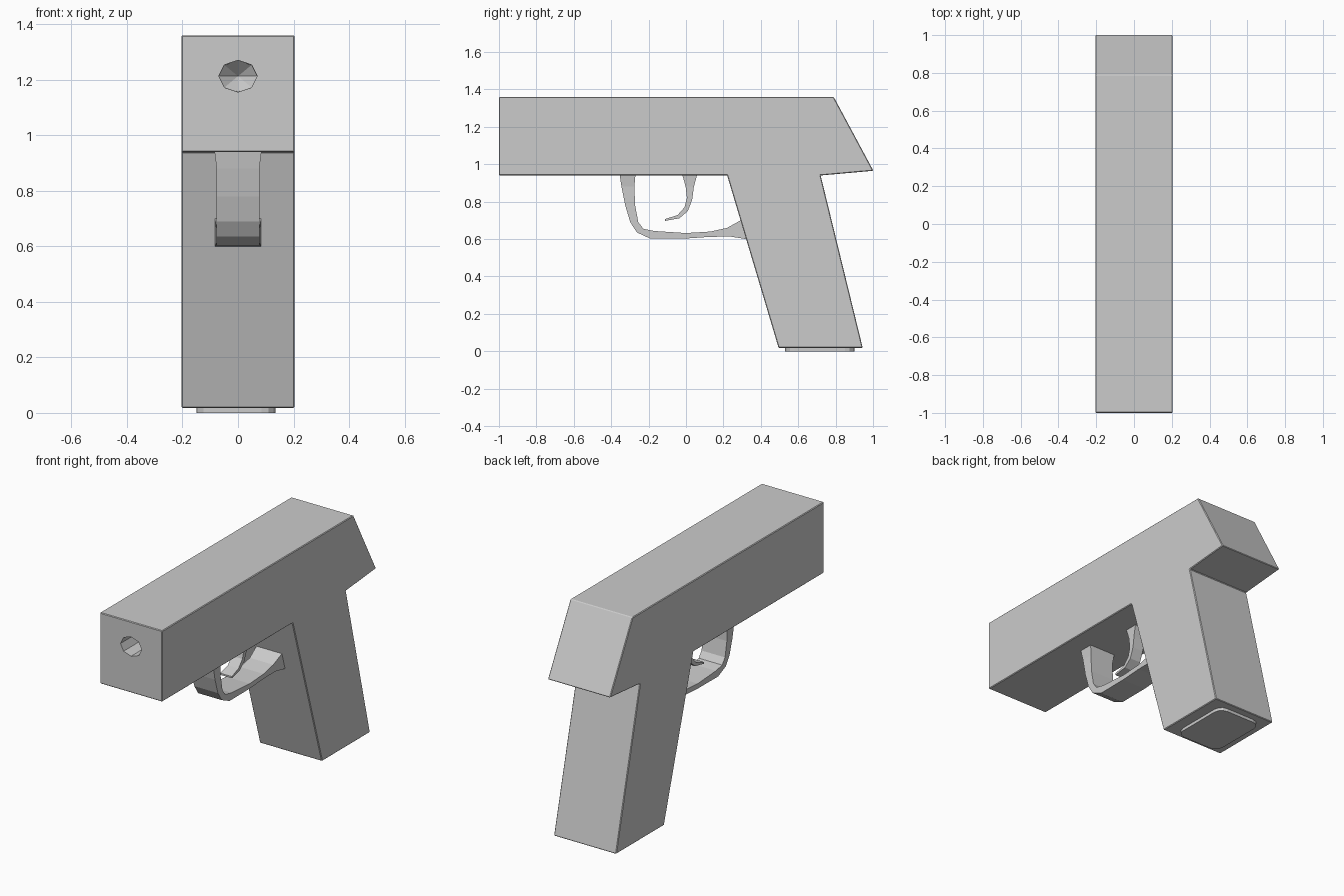
import bpy, bmesh, math

if "Cube" in bpy.data.objects:
    bpy.data.objects.remove(bpy.data.objects["Cube"])


def add_object(name, bm):
    bmesh.ops.recalc_face_normals(bm, faces=bm.faces[:])
    mesh = bpy.data.meshes.new(name)
    bm.to_mesh(mesh)
    bm.free()
    obj = bpy.data.objects.new(name, mesh)
    bpy.context.collection.objects.link(obj)
    return obj


def extrude_profile(name, points, half_width, bevel=0.0):
    """Extrude a side (y, z) outline symmetrically across x."""
    bm = bmesh.new()
    face = bm.faces.new([bm.verts.new((-half_width, y, z)) for y, z in points])
    ext = bmesh.ops.extrude_face_region(bm, geom=[face])
    moved = [g for g in ext["geom"] if isinstance(g, bmesh.types.BMVert)]
    bmesh.ops.translate(bm, verts=moved, vec=(2 * half_width, 0, 0))
    obj = add_object(name, bm)
    if bevel:
        mod = obj.modifiers.new("Edge bevel", "BEVEL")
        mod.width = bevel
        mod.segments = 1
        mod.limit_method = "ANGLE"
    return obj


def strip(name, outer, inner, half_width, flare):
    """Curved bar made of quads between two outlines; its ends are widened."""
    bm = bmesh.new()
    rows = []
    last = len(outer) - 1
    for i, (a, b) in enumerate(zip(outer, inner)):
        w = half_width + (flare if i in (0, last) else 0)
        rows.append([bm.verts.new((x, *p)) for x, p in ((-w, a), (w, a), (w, b), (-w, b))])
    for r, s in zip(rows, rows[1:]):
        for k in range(4):
            n = (k + 1) % 4
            bm.faces.new((r[k], r[n], s[n], s[k]))
    bm.faces.new(rows[0])
    bm.faces.new(rows[-1])
    return add_object(name, bm)


# Slide and raked grip in one solid body
body = extrude_profile("body", [
    (-1, 0.94), (-1, 1.36), (0.79, 1.36), (1.002, 0.965),
    (0.72, 0.94), (0.945, 0.018), (0.495, 0.018), (0.22, 0.94)], 0.204, 0.004)

# Tapered eight-sided bore in the front face
bm = bmesh.new()
rings = []
for y, s in ((-1.05, 1.0), (-0.86, 0.97)):
    rings.append([bm.verts.new((0.07 * s * math.cos(k * math.tau / 8),
                                y, 1.213 + 0.058 * s * math.sin(k * math.tau / 8)))
                  for k in range(8)])
tip = bm.verts.new((0, -0.8, 1.213))
for k in range(8):
    n = (k + 1) % 8
    bm.faces.new((rings[0][k], rings[0][n], rings[1][n], rings[1][k]))
    bm.faces.new((rings[1][k], rings[1][n], tip))
bm.faces.new(rings[0])
cutter = add_object("bore_cutter", bm)
cutter.hide_render = True
cut = body.modifiers.new("Bore", "BOOLEAN")
cut.operation = "DIFFERENCE"
cut.solver = "EXACT"
cut.object = cutter
bpy.context.view_layer.objects.active = body
for mod in list(body.modifiers):
    bpy.ops.object.modifier_apply(modifier=mod.name)
bpy.data.objects.remove(cutter)

# Trigger guard
strip("trigger_guard",
      [(-0.355, 0.945), (-0.345, 0.88), (-0.325, 0.78), (-0.298, 0.69), (-0.262, 0.635),
       (-0.19, 0.602), (0.0, 0.603), (0.13, 0.612), (0.24, 0.613), (0.35, 0.595)],
      [(-0.27, 0.945), (-0.276, 0.88), (-0.272, 0.78), (-0.255, 0.69), (-0.228, 0.655),
       (-0.17, 0.643), (0.0, 0.632), (0.13, 0.64), (0.22, 0.66), (0.31, 0.71)],
      0.077, 0.008)

# Curved trigger
strip("trigger",
      [(0.06, 0.945), (0.042, 0.88), (0.033, 0.81), (0.01, 0.75), (-0.035, 0.711), (-0.113, 0.697)],
      [(-0.02, 0.945), (-0.002, 0.88), (0.005, 0.82), (-0.008, 0.77), (-0.045, 0.728), (-0.113, 0.707)],
      0.035, 0.004)

# Rounded magazine plate under the grip
bm = bmesh.new()
outline = []
for cx, cy, start in ((0.085, 0.85, 0), (-0.1, 0.85, 90), (-0.1, 0.58, 180), (0.085, 0.58, 270)):
    for step in range(4):
        a = math.radians(start + 30 * step)
        outline.append(bm.verts.new((cx + 0.05 * math.cos(a), cy + 0.05 * math.sin(a), 0.0)))
base = bm.faces.new(outline)
ext = bmesh.ops.extrude_face_region(bm, geom=[base])
bmesh.ops.translate(bm, vec=(0, 0, 0.025),
                    verts=[g for g in ext["geom"] if isinstance(g, bmesh.types.BMVert)])
add_object("magazine_plate", bm)
